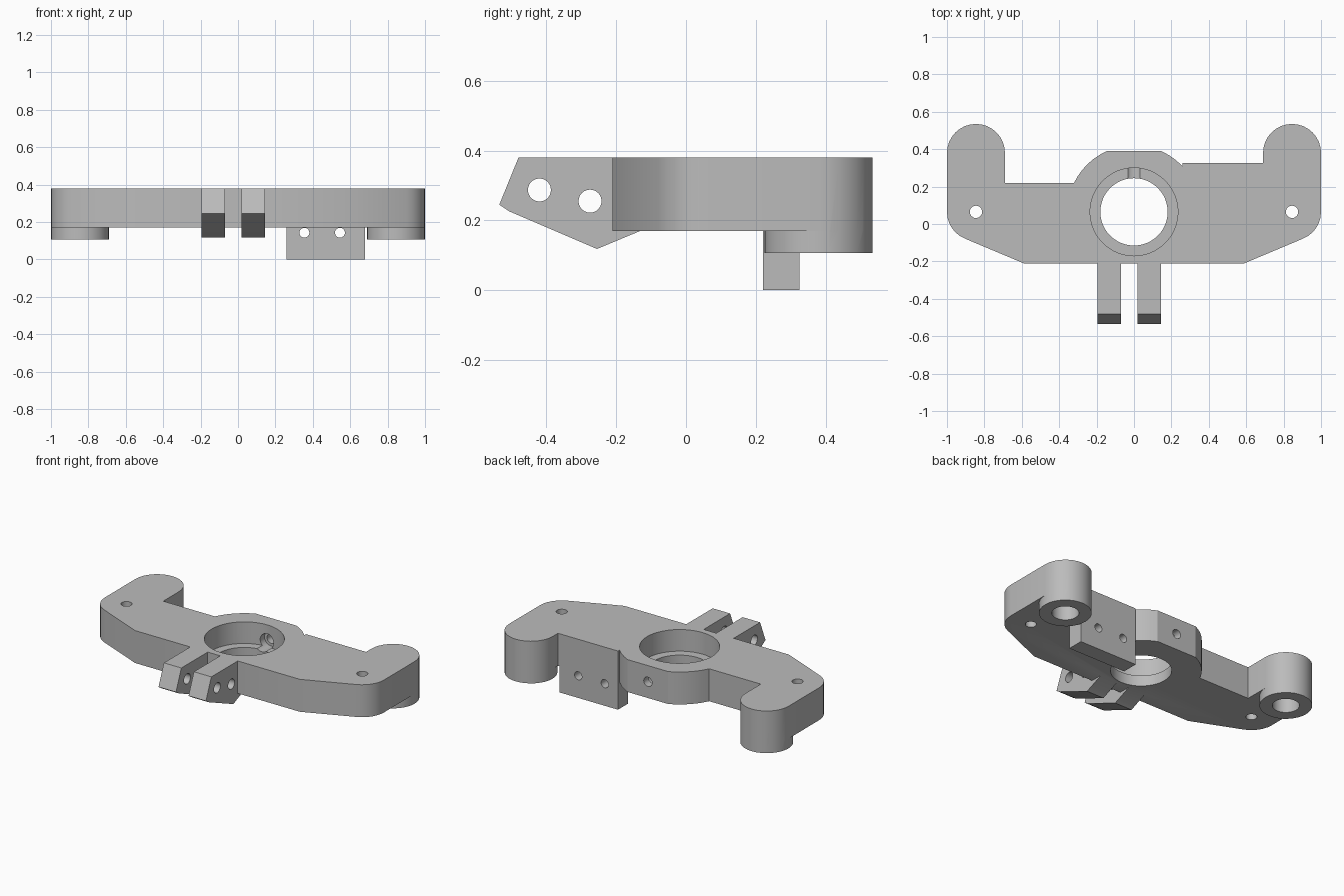
import bpy, bmesh, math
from mathutils import Matrix, Vector

cube = bpy.data.objects.get("Cube")
if cube:
    bpy.data.objects.remove(cube, do_unlink=True)

grey = bpy.data.materials.new("plain grey")
grey.use_nodes = True
colour = (0.5, 0.5, 0.5, 1)
grey.diffuse_color = colour
grey.node_tree.nodes["Principled BSDF"].inputs["Base Color"].default_value = colour

TOP, UNDER = 0.38, 0.17          # plate top and underside
BORE_Y, LUG_X, LUG_Y, LUG_R = 0.065, 0.845, 0.38, 0.155


def add(name, bm):
    bmesh.ops.recalc_face_normals(bm, faces=bm.faces)
    mesh = bpy.data.meshes.new(name)
    bm.to_mesh(mesh)
    bm.free()
    mesh.materials.append(grey)
    obj = bpy.data.objects.new(name, mesh)
    bpy.context.collection.objects.link(obj)
    return obj


def prism(name, points, direction):
    """Extrude a closed 3D outline along a direction."""
    bm = bmesh.new()
    face = bm.faces.new([bm.verts.new(p) for p in points])
    moved = bmesh.ops.extrude_face_region(bm, geom=[face])["geom"]
    bmesh.ops.translate(bm, vec=direction,
                        verts=[v for v in moved if isinstance(v, bmesh.types.BMVert)])
    return add(name, bm)


def cylinder(name, start, end, radius, segments=32):
    bm = bmesh.new()
    a, b = Vector(start), Vector(end)
    turn = Vector((0, 0, 1)).rotation_difference(b - a).to_matrix().to_4x4()
    bmesh.ops.create_cone(bm, cap_ends=True, segments=segments, radius1=radius,
                          radius2=radius, depth=(b - a).length,
                          matrix=Matrix.Translation((a + b) / 2) @ turn)
    return add(name, bm)


def arc(cx, cy, radius, start, end, steps):
    angles = [math.radians(start + (end - start) * i / steps) for i in range(steps + 1)]
    return [(cx + radius * math.cos(t), cy + radius * math.sin(t)) for t in angles]


def combine(target, other, operation):
    mod = target.modifiers.new("combine", 'BOOLEAN')
    mod.operation, mod.solver, mod.object = operation, 'EXACT', other
    bpy.context.view_layer.objects.active = target
    bpy.ops.object.modifier_apply(modifier=mod.name)
    bpy.data.objects.remove(other, do_unlink=True)


# Main plate outline: right arm, raised hub edge, left arm, front edge
flat = math.degrees(math.asin((0.39 - BORE_Y) / 0.356))
low = math.degrees(math.asin((0.22 - BORE_Y) / 0.356))
notch = math.degrees(math.acos(0.26 / 0.356))
outline = [(-0.59, -0.21)]
outline += arc(-LUG_X, BORE_Y, LUG_R, 249, 180, 6)
outline += arc(-LUG_X, LUG_Y, LUG_R, 180, 0, 16)
outline += [(-0.69, 0.22)]
outline += arc(0, BORE_Y, 0.356, 180 - low, 180 - flat, 6)
outline += arc(0, BORE_Y, 0.356, flat, notch, 3)
outline += [(0.26, 0.325), (0.69, 0.325)]
outline += arc(LUG_X, LUG_Y, LUG_R, 180, 0, 16)
outline += arc(LUG_X, BORE_Y, LUG_R, 0, -69, 6)
outline += [(0.59, -0.21)]
bracket = prism("bracket_body", [(x, y, UNDER) for x, y in outline], (0, 0, TOP - UNDER))

# Round feet under the two lugs
for side, name in ((-1, "right_foot"), (1, "left_foot")):
    x = side * LUG_X
    foot = cylinder(name, (x, LUG_Y, 0.107), (x, LUG_Y, UNDER), LUG_R)
    combine(bracket, foot, 'UNION')

# Hanging tab at the back
tab = [(0.26, 0.22, 0), (0.68, 0.22, 0), (0.68, 0.325, 0), (0.26, 0.325, 0)]
combine(bracket, prism("rear_tab", tab, (0, 0, UNDER)), 'UNION')

# Pair of clamp ears at the front
ear = [(-0.15, TOP), (-0.48, TOP), (-0.535, 0.245), (-0.505, 0.225),
       (-0.255, 0.118), (-0.13, UNDER), (-0.13, 0.25)]
for x in (-0.195, 0.02):
    combine(bracket, prism("clamp_ear", [(x, y, z) for y, z in ear], (0.125, 0, 0)), 'UNION')

# Stepped bore, radial screw hole, and all mounting holes: start, end, radius, sides
cuts = [((0, BORE_Y, 0), (0, BORE_Y, 1), 0.18, 48),
        ((0, BORE_Y, 0.24), (0, BORE_Y, 1), 0.235, 48),
        ((0, 0.15, 0.275), (0, 0.34, 0.275), 0.048, 24),
        ((0, 0.15, 0.275), (0, 0.6, 0.275), 0.03, 24),
        ((-0.5, -0.42, 0.287), (0.5, -0.42, 0.287), 0.033, 24),
        ((-0.5, -0.275, 0.255), (0.5, -0.275, 0.255), 0.033, 24)]
for x in (-LUG_X, LUG_X):
    cuts += [((x, BORE_Y, 0), (x, BORE_Y, 1), 0.033, 24),
             ((x, LUG_Y, 0), (x, LUG_Y, 0.3), 0.08, 24)]
for x in (0.355, 0.545):
    cuts.append(((x, 0.1, 0.143), (x, 0.6, 0.143), 0.0265, 24))
for start, end, radius, sides in cuts:
    combine(bracket, cylinder("hole_cutter", start, end, radius, sides), 'DIFFERENCE')

# Smooth the curved walls, keep the machined edges sharp
bpy.ops.object.select_all(action='DESELECT')
bracket.select_set(True)
bpy.context.view_layer.objects.active = bracket
bpy.ops.object.shade_smooth_by_angle(angle=math.radians(25))
